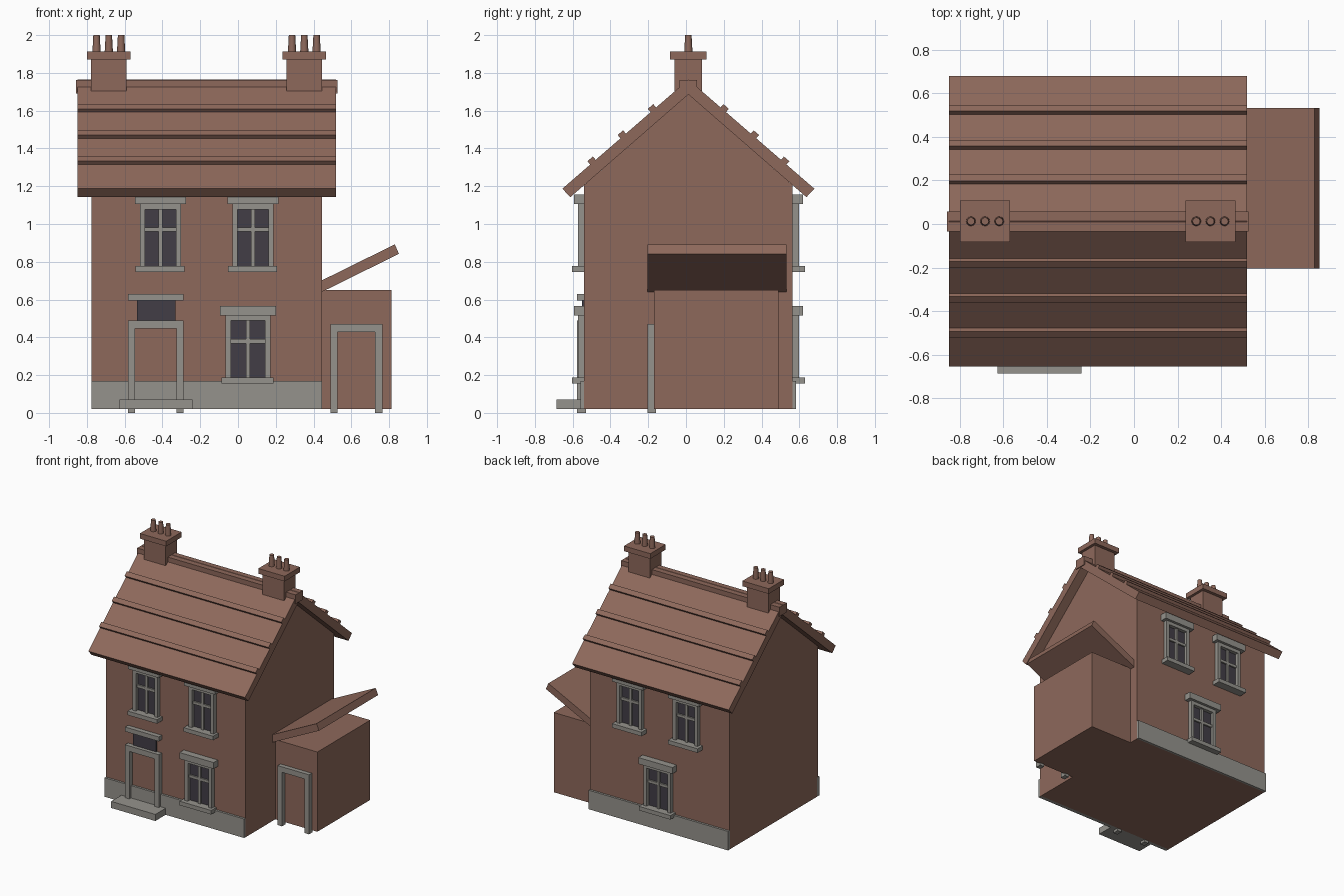
import bpy
import bmesh
import math
from mathutils import Matrix, Vector

cube = bpy.data.objects.get("Cube")
if cube:
    bpy.data.objects.remove(cube, do_unlink=True)


def material(name, colour):
    mat = bpy.data.materials.new(name)
    mat.use_nodes = True
    mat.diffuse_color = (*colour, 1)
    mat.node_tree.nodes["Principled BSDF"].inputs["Base Color"].default_value = (*colour, 1)
    return mat


BRICK = material("brick_brown", (0.27, 0.14, 0.105))
STONE = material("stone_grey", (0.30, 0.29, 0.265))
GLASS = material("dark_glass", (0.054, 0.048, 0.062))

MID = 0.0125      # y of the ridge line
WALL = 0.5525     # distance from ridge line to front and back walls
X0, X1 = -0.775, 0.445
FLOOR = 0.02
FRONT, BACK = -1, 1


def finish(name, bm, mat):
    bmesh.ops.recalc_face_normals(bm, faces=bm.faces)
    mesh = bpy.data.meshes.new(name)
    bm.to_mesh(mesh)
    bm.free()
    mesh.materials.append(mat)
    obj = bpy.data.objects.new(name, mesh)
    bpy.context.scene.collection.objects.link(obj)
    return obj


def box(name, x, y, z, mat):
    """Box from three (low, high) ranges."""
    bm = bmesh.new()
    lo, hi = Vector((x[0], y[0], z[0])), Vector((x[1], y[1], z[1]))
    bmesh.ops.create_cube(bm, size=1, matrix=Matrix.Translation((lo + hi) / 2)
                          @ Matrix.Diagonal((*(hi - lo), 1)))
    return finish(name, bm, mat)


def extrude(name, points, step, mat):
    """Prism from a planar outline."""
    bm = bmesh.new()
    face = bm.faces.new([bm.verts.new(p) for p in points])
    new = bmesh.ops.extrude_face_region(bm, geom=[face])["geom"]
    bmesh.ops.translate(bm, vec=step,
                        verts=[v for v in new if isinstance(v, bmesh.types.BMVert)])
    return finish(name, bm, mat)


def on_wall(name, side, x, z, out, mat, base=WALL - 0.01):
    """Box standing out of the front or back wall."""
    y = sorted((MID + side * base, MID + side * out))
    return box(name, x, y, z, mat)


def window(name, side, cx, half, sill_z, top_z, lintel_h, lintel_half):
    jamb = 0.027
    on_wall(name + "_lintel", side, (cx - lintel_half, cx + lintel_half),
            (top_z, top_z + lintel_h), 0.606, STONE)
    on_wall(name + "_sill", side, (cx - half - 0.022, cx + half + 0.018),
            (sill_z - 0.032, sill_z), 0.617, STONE)
    for s, label in ((-1, "right"), (1, "left")):
        edges = sorted((cx + s * half, cx + s * (half - jamb)))
        on_wall(f"{name}_{label}_jamb", side, edges, (sill_z, top_z), 0.585, STONE)
    inner = (cx - half + jamb, cx + half - jamb)
    on_wall(name + "_head", side, inner, (top_z - jamb, top_z), 0.585, STONE)
    on_wall(name + "_glass", side, inner, (sill_z, top_z - jamb), 0.558, GLASS)
    on_wall(name + "_mullion", side, (cx - 0.01, cx + 0.01), (sill_z, top_z - jamb), 0.572, STONE)
    bar = sill_z + (top_z - jamb - sill_z) * 0.64
    on_wall(name + "_bar", side, inner, (bar - 0.011, bar + 0.011), 0.570, STONE)


def door_frame(name, x, y, top, width=0.038):
    box(name + "_header", x, y, (top - 0.043, top), STONE)
    for label, a in (("right", x[0]), ("left", x[1] - width)):
        box(f"{name}_{label}_jamb", (a, a + width), y, (0, top - 0.043), STONE)


# Main walls and gable
EAVE, APEX = 1.205, 1.686
box("main_walls", (X0, X1), (MID - WALL, MID + WALL), (FLOOR, EAVE), BRICK)
extrude("gable", [(X0, MID - WALL, EAVE), (X0, MID + WALL, EAVE), (X0, MID, APEX)],
        (X1 - X0, 0, 0), BRICK)

# Stone plinth
for side, label in ((FRONT, "front"), (BACK, "back")):
    on_wall(label + "_plinth", side, (X0, X1), (FLOOR, 0.17), 0.57, STONE)

# Pitched roof with ridge and raised tile courses
RX0, RX1 = -0.85, 0.52
outline = [(-0.667, 1.187), (0, 1.765), (0.667, 1.187), (0.625, 1.142), (0, APEX), (-0.625, 1.142)]
extrude("main_roof", [(RX0, MID + y, z) for y, z in outline], (RX1 - RX0, 0, 0), BRICK)
box("roof_ridge", (-0.858, 0.526), (MID - 0.046, MID + 0.046), (1.69, 1.763), BRICK)
slope = Vector((0.667, 0.578)).normalized()
for side, label in ((FRONT, "front"), (BACK, "back")):
    for i in range(3):
        dist = 0.185 + 0.16 * i
        foot = Vector((dist, 1.765 - dist * slope.y / slope.x))
        along = Vector((slope.x, -slope.y)) * 0.019
        out = Vector((slope.y, slope.x)) * 0.023
        corners = [foot - along - out * 0.5, foot + along - out * 0.5,
                   foot + along + out, foot - along + out]
        extrude(f"{label}_tile_course_{i + 1}",
                [(RX0, MID + side * c.x, c.y) for c in corners], (RX1 - RX0, 0, 0), BRICK)

# Chimneys with caps and pots
for label, cx in (("right", -0.684), ("left", 0.351)):
    box(label + "_chimney_stack", (cx - 0.094, cx + 0.094), (MID - 0.073, MID + 0.071),
        (1.705, 1.872), BRICK)
    box(label + "_chimney_cap", (cx - 0.115, cx + 0.115), (MID - 0.096, MID + 0.096),
        (1.872, 1.913), BRICK)
    for i in (-1, 0, 1):
        bm = bmesh.new()
        bmesh.ops.create_cone(bm, cap_ends=True, segments=16, radius1=0.022, radius2=0.017,
                              depth=0.092,
                              matrix=Matrix.Translation((cx + 0.065 * i, MID, 1.954)))
        pot = finish(f"{label}_chimney_pot_{i + 2}", bm, BRICK)
        pot.data.shade_smooth()
        pot.data.set_sharp_from_angle(angle=math.radians(40))

# Windows
for side, label, lower_x in ((FRONT, "front", 0.053), (BACK, "back", -0.165)):
    for i, cx in enumerate((-0.411, 0.079)):
        window(f"{label}_upper_window_{i + 1}", side, cx, 0.109, 0.778, 1.105, 0.051, 0.135)
    window(label + "_lower_window", side, lower_x, 0.118, 0.187, 0.515, 0.05, 0.149)

# Front door with fanlight and step
wall_y = MID - WALL
door_frame("front_door_frame", (-0.583, -0.288), (-0.578, wall_y + 0.01), 0.49)
on_wall("front_door_fanlight", FRONT, (-0.535, -0.33), (0.49, 0.595), 0.562, GLASS)
on_wall("front_door_lintel", FRONT, (-0.583, -0.288), (0.595, 0.63), 0.59, STONE)
on_wall("front_door_step", FRONT, (-0.628, -0.242), (FLOOR, 0.072), 0.699, STONE)

# Side annex with lean-to roof and door
box("annex_walls", (X1 - 0.01, 0.813), (-0.17, 0.49), (FLOOR, 0.65), BRICK)
lean = [(X1, 0.641), (0.852, 0.842), (0.83, 0.892), (X1, 0.702)]
extrude("annex_roof", [(x, -0.205, z) for x, z in lean], (0, 0.738, 0), BRICK)
door_frame("annex_door_frame", (0.49, 0.764), (-0.205, -0.16), 0.47)
